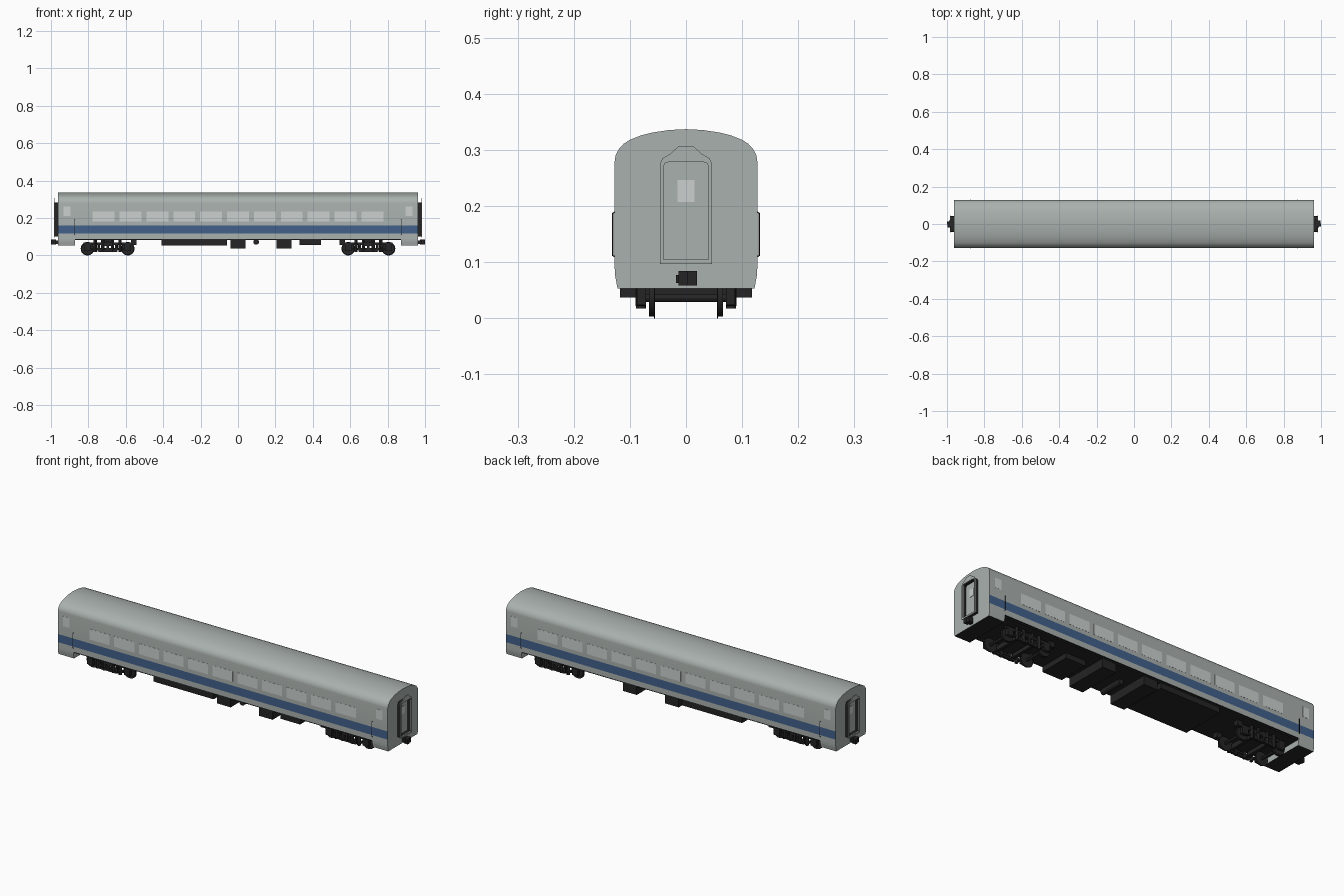
import bpy, bmesh, math
from mathutils import Matrix, Vector

if "Cube" in bpy.data.objects:
    bpy.data.objects.remove(bpy.data.objects["Cube"])


def material(name, r, g, b):
    m = bpy.data.materials.new(name)
    m.diffuse_color = (r, g, b, 1)
    m.use_nodes = True
    m.node_tree.nodes["Principled BSDF"].inputs["Base Color"].default_value = m.diffuse_color
    return m


GREY = material("silver grey", 0.40, 0.44, 0.42)
BLUE = material("stripe blue", 0.055, 0.12, 0.26)
PANE = material("window pale grey", 0.60, 0.64, 0.63)
BLACK = material("underframe black", 0.018, 0.018, 0.018)


def finish(name, bm, *mats):
    bmesh.ops.recalc_face_normals(bm, faces=bm.faces)
    mesh = bpy.data.meshes.new(name)
    bm.to_mesh(mesh)
    bm.free()
    for m in mats:
        mesh.materials.append(m)
    ob = bpy.data.objects.new(name, mesh)
    bpy.context.collection.objects.link(ob)
    return ob


def add_box(bm, x0, x1, y0, y1, z0, z1):
    c = Vector(((x0 + x1) / 2, (y0 + y1) / 2, (z0 + z1) / 2))
    s = (abs(x1 - x0), abs(y1 - y0), abs(z1 - z0), 1)
    bmesh.ops.create_cube(bm, size=1, matrix=Matrix.Translation(c) @ Matrix.Diagonal(s))


def boxes(name, mat, *items):
    bm = bmesh.new()
    for it in items:
        add_box(bm, *it)
    return finish(name, bm, mat)


def add_cyl(bm, centre, r, depth, axis="Y", n=24, r2=None):
    rot = {"X": Matrix.Rotation(math.pi / 2, 4, "Y"),
           "Y": Matrix.Rotation(math.pi / 2, 4, "X"), "Z": Matrix()}[axis]
    bmesh.ops.create_cone(bm, cap_ends=True, segments=n, radius1=r, radius2=r2 or r,
                          depth=depth, matrix=Matrix.Translation(centre) @ rot)


def prism(name, pts, x0, x1, mats, rule=None):
    """Extrude a y-z outline along x."""
    bm = bmesh.new()
    a = [bm.verts.new((x0, y, z)) for y, z in pts]
    b = [bm.verts.new((x1, y, z)) for y, z in pts]
    for i in range(len(pts)):
        j = i - 1
        bm.faces.new((a[j], a[i], b[i], b[j]))
    bm.faces.new(a)
    bm.faces.new(b)
    bmesh.ops.recalc_face_normals(bm, faces=bm.faces)
    if rule:
        for f in bm.faces:
            f.material_index = rule(f)
    return finish(name, bm, *mats)


def ring(name, outer, inner, x0, x1, mat):
    """Open frame between two y-z outlines with equal point counts."""
    bm = bmesh.new()
    loops = [[bm.verts.new((x, y, z)) for y, z in p]
             for p, x in ((outer, x0), (outer, x1), (inner, x1), (inner, x0))]
    for k in range(4):
        p, q = loops[k], loops[(k + 1) % 4]
        for i in range(len(p)):
            bm.faces.new((p[i - 1], p[i], q[i], q[i - 1]))
    return finish(name, bm, mat)


def mirrored(half):
    """Complete an outline from its +y half (bottom to top)."""
    return half + [(-y, z) for y, z in reversed(half) if y > 0]


def smooth(*obs):
    bpy.ops.object.select_all(action="DESELECT")
    for o in obs:
        o.select_set(True)
    bpy.context.view_layer.objects.active = obs[0]
    bpy.ops.object.shade_smooth_by_angle(angle=math.radians(30))


# Car body with rounded roof; stripe faces picked by height, underside by direction
half = [(.127, .088), (.127, .117), (.127, .16), (.127, .28), (.1255, .29), (.120, .301),
        (.111, .311), (.100, .318), (.08, .326), (.06, .331), (.03, .3355), (0, .337)]


def body_rule(f):
    if f.normal.z < -.9:
        return 2
    z = f.calc_center_median().z
    return 1 if abs(f.normal.y) > .9 and .117 < z < .16 else 0


body = prism("car_body", mirrored(half), -.963, .963, (GREY, BLUE, BLACK), body_rule)
smooth(body)

# Side windows, door windows and handrails
panes, doors = [], []
for s in (-1, 1):
    ys = (s * .125, s * .1277)
    for i in range(11):
        x = (i - 5) * .1437
        panes.append((x - .0585, x + .0585, *ys, .181, .236))
    for e in (-1, 1):
        doors.append((e * .895, e * .932, *ys, .21, .262))
        cu = bpy.data.curves.new("handrail", "CURVE")
        cu.dimensions = "3D"
        cu.bevel_depth = .0014
        cu.bevel_resolution = 1
        cu.use_fill_caps = True
        sp = cu.splines.new("POLY")
        sp.points.add(3)
        for p, (y, z) in zip(sp.points, ((.126, .109), (.1305, .112), (.1305, .187), (.126, .19))):
            p.co = (e * .873, s * y, z, 1)
        cu.materials.append(BLACK)
        bpy.context.collection.objects.link(bpy.data.objects.new("handrail", cu))
boxes("side_windows", PANE, *panes)
boxes("door_windows", PANE, *doors)

# Car ends: step skirts, gangway, end window, coupler
skirt = [(.122, .053), (.1262, .075), (.127, .0885)]
skirt = skirt + [(-y, z) for y, z in reversed(skirt)]
plate_out = mirrored([(.046, .097), (.046, .276), (.042, .285), (.028, .293), (.014, .306)])
plate_in = mirrored([(.040, .105), (.040, .270), (.037, .277), (.028, .279), (.014, .279)])
bellow_out = mirrored([(.044, .100), (.044, .272), (.040, .281), (.028, .284), (.014, .284)])
for e in (-1, 1):
    prism("step_skirt", skirt, e * .872, e * .963, (GREY, BLACK),
          lambda f: 1 if f.normal.z < -.9 else 0)
    ring("gangway_bellows", bellow_out, plate_in, e * .962, e * .980, BLACK)
    ring("gangway_plate", plate_out, plate_in, e * .980, e * .984, GREY)
    boxes("end_window", PANE, (e * .962, e * .965, -.015, .015, .207, .246))
    boxes("coupler", BLACK,
          (e * .94, e * .985, -.009, .009, .062, .080),
          (e * .978, e * 1.0, e * -.013, e * .003, .058, .084),
          (e * .974, e * .996, e * .003, e * .020, .058, .084),
          (e * .978, e * .990, e * -.018, e * -.013, .063, .077))

# Underfloor equipment
boxes("floor_pan", BLACK, (-.872, .872, -.120, .120, .082, .0885))
boxes("equipment_boxes", BLACK,
      (-.41, -.06, -.118, .118, .053, .083),
      (-.04, .04, -.118, .118, .037, .083),
      (.205, .285, -.118, .118, .037, .083),
      (.33, .445, -.118, .05, .055, .083))
bm = bmesh.new()
add_cyl(bm, (.097, -.04, .072), .015, .13)
smooth(finish("air_tank", bm, BLACK))

# Bogies: wheelsets, side frames, springs, bolster
for e in (-1, 1):
    cx = e * .697
    bm = bmesh.new()
    for dx in (-.108, .108):
        x = cx + dx
        add_cyl(bm, (x, 0, .036), .007, .16, n=12)
        for s in (-1, 1):
            add_cyl(bm, (x, s * .0610, .036), .033, .009, n=32)
            add_cyl(bm, (x, s * .0560, .036), .036, .002, n=32)
            add_cyl(bm, (x, s * .079, .036), .014, .016, n=16)
    smooth(finish("wheelsets", bm, BLACK))
    parts = [(cx - .035, cx + .035, -.088, .088, .050, .070),
             (cx - .03, cx + .03, -.03, .03, .065, .085),
             (cx - .055, cx - .04, -.075, .075, .035, .060),
             (cx + .04, cx + .055, -.075, .075, .035, .060)]
    for s in (-1, 1):
        ya, yb = s * .071, s * .084
        parts += [(cx - .13, cx + .13, ya, yb, .056, .070),
                  (cx - .085, cx + .085, ya, yb, .030, .040),
                  (cx - .05, cx + .05, s * .074, s * .088, .019, .028),
                  (cx - e * .155, cx - e * .125, s * .06, s * .086, .056, .084),
                  (cx - .006, cx + .006, s * .083, s * .090, .022, .075)]
        for dx in (-.108, .108):
            parts.append((cx + dx - .017, cx + dx + .017, ya, s * .087, .024, .062))
        for dx in (-.05, .05):
            parts.append((cx + dx - .004, cx + dx + .004, s * .074, s * .087, .020, .060))
    boxes("bogie_frame", BLACK, *parts)
    bm = bmesh.new()
    for s in (-1, 1):
        for dx in (-.066, -.026, .026, .066):
            add_cyl(bm, (cx + dx, s * .080, .050), .009, .066, "Z", 12)
    smooth(finish("bogie_springs", bm, BLACK))
